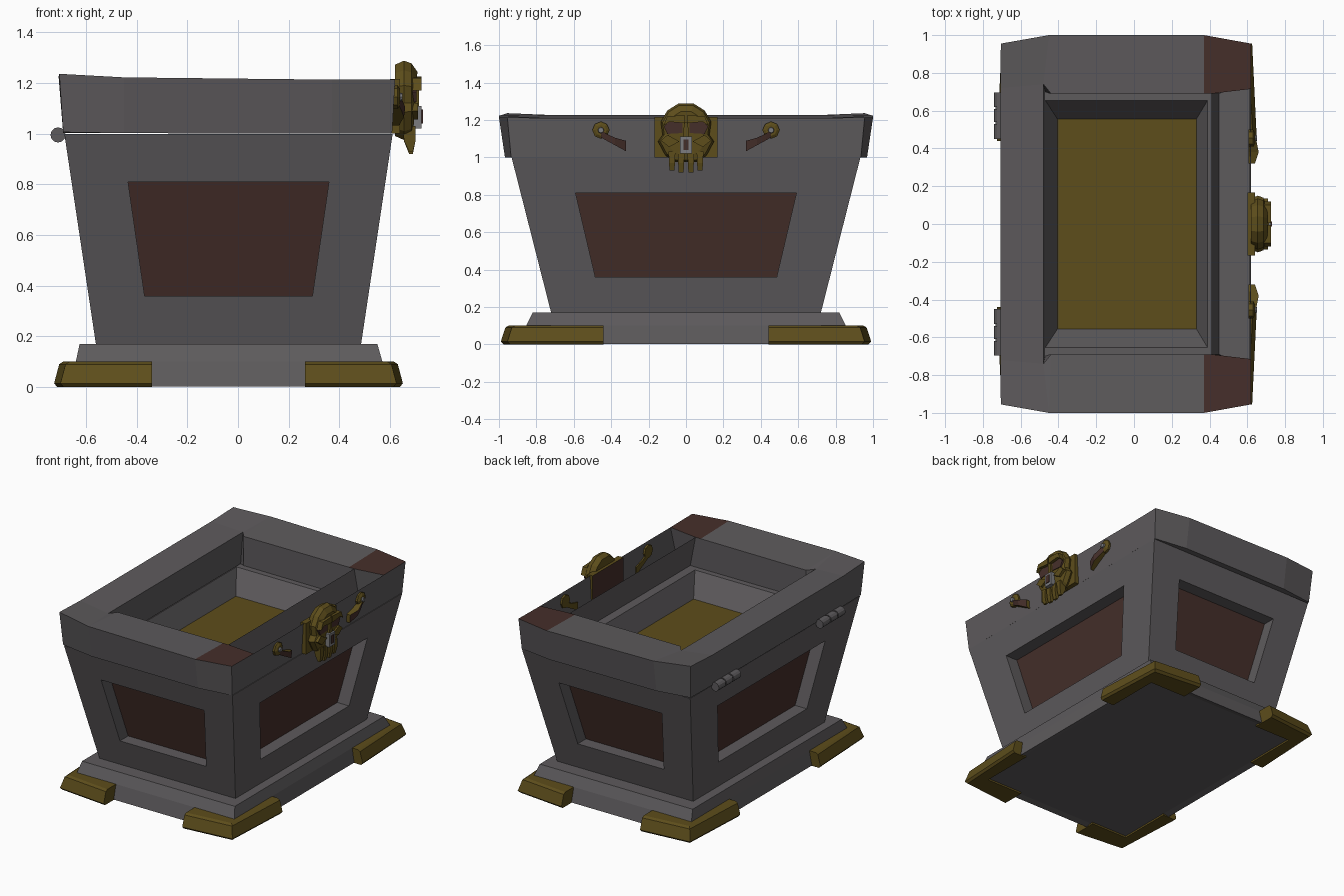
import bpy, bmesh, math
from mathutils import Vector

if "Cube" in bpy.data.objects:
    bpy.data.objects.remove(bpy.data.objects["Cube"])


def material(name, rgb):
    m = bpy.data.materials.new(name)
    m.diffuse_color = (*rgb, 1)
    m.use_nodes = True
    m.node_tree.nodes["Principled BSDF"].inputs["Base Color"].default_value = m.diffuse_color
    return m


STONE = material("stone", (0.11, 0.103, 0.108))
GOLD = material("gold", (0.11, 0.075, 0.011))
BROWN = material("brown", (0.06, 0.028, 0.023))
PIN = material("pin_grey", (0.2, 0.2, 0.21))


def build(name, faces):
    """faces: list of (corner points, material)"""
    bm = bmesh.new()
    mats = []
    for pts, mat in faces:
        if mat not in mats:
            mats.append(mat)
        f = bm.faces.new([bm.verts.new(p) for p in pts])
        f.material_index = mats.index(mat)
    bmesh.ops.remove_doubles(bm, verts=bm.verts, dist=0.0005)
    bmesh.ops.recalc_face_normals(bm, faces=bm.faces)
    me = bpy.data.meshes.new(name)
    bm.to_mesh(me)
    bm.free()
    for m in mats:
        me.materials.append(m)
    ob = bpy.data.objects.new(name, me)
    bpy.context.collection.objects.link(ob)
    return ob


def bridge(a, b, mat, closed=True):
    n = len(a)
    return [((a[i], a[(i + 1) % n], b[(i + 1) % n], b[i]), mat)
            for i in range(n if closed else n - 1)]


def loft(name, rings, mat, end_mat=None):
    faces = [(rings[0], mat), (rings[-1], end_mat or mat)]
    for a, b in zip(rings, rings[1:]):
        faces += bridge(a, b, mat)
    return build(name, faces)


def rect(x0, x1, y, z):
    return [(x0, -y, z), (x1, -y, z), (x1, y, z), (x0, y, z)]


# Base plinth
loft("base", [rect(-0.62, 0.55, 0.84, 0.012), rect(-0.66, 0.585, 0.88, 0.002),
              rect(-0.64, 0.57, 0.855, 0.1), rect(-0.625, 0.55, 0.82, 0.17)], STONE)

# Gold corner feet: bent L shapes with drawn-in corners, mirrored to four corners
CX = -0.0375
for sx, xn in ((1, "right"), (-1, "left")):
    for sy, yn in ((1, "back"), (-1, "front")):
        def ell(o, z):
            ox, oy = 0.688 - o, 0.99 - o * 1.2
            pts = [(0.302, oy), (ox - .025, oy - .035), (ox, 0.44), (0.58, 0.44), (0.58, 0.82), (0.302, 0.82)]
            return [(CX + sx * x, sy * y, z) for x, y in pts]
        loft(f"foot_{yn}_{xn}", [ell(0.012, 0), ell(0, 0.015), ell(0.02, 0.09), ell(0.035, 0.1)], GOLD)

# Tapered body with a recessed panel on each side and a shallow pit in the top
bot = [Vector(p) for p in rect(-0.56, 0.485, 0.72, 0.165)]
top = [Vector(p) for p in rect(-0.685, 0.61, 0.932, 0.998)]
body = [(bot, STONE)]
inward = [(0, 1, 0), (-1, 0, 0), (0, -1, 0), (1, 0, 0)]
for i in range(4):
    j = (i + 1) % 4
    outer = [bot[i], bot[j], top[j], top[i]]

    def on_side(u, z):
        t = (z - 0.165) / 0.833
        return bot[i].lerp(top[i], t).lerp(bot[j].lerp(top[j], t), u)
    u0, u1 = (0.2, 0.18) if i % 2 == 0 else (0.185, 0.166)
    hole = [on_side(u0, 0.36), on_side(1 - u0, 0.36), on_side(1 - u1, 0.81), on_side(u1, 0.81)]
    deep = [p + Vector(inward[i]) * 0.09 for p in hole]
    body += bridge(outer, hole, STONE) + bridge(hole, deep, STONE) + [(deep, BROWN)]
pit_top = rect(-0.47, 0.39, 0.655, 0.998)
pit_floor = rect(-0.405, 0.33, 0.555, 0.85)
body += bridge(top, pit_top, STONE) + bridge(pit_top, pit_floor, STONE) + [(pit_floor, GOLD)]
build("body", body)

# Lid frame: faceted ends, open centre, open trough along the right side
lid = []
halves = []
for s in (1, -1):
    def P(x, y, z):
        return (x, s * y, z)
    # upper outline, lower outline, upper opening, lower opening
    M, A, B, C, D, T = (P(-.708, .72, 1.226), P(-.705, .955, 1.236), P(-.45, 1, 1.222),
                        P(.37, 1, 1.213), P(.62, .955, 1.213), P(.62, .715, 1.21))
    m, a, b, c, d, t = (P(-.69, .72, 1.003), P(-.69, .935, 1.006), P(-.45, .968, 1.002),
                        P(.37, .968, 1), P(.608, .935, 1), P(.608, .76, 1))
    I, N, K, J = P(-.48, .74, 1.205), P(-.44, .69, 1.205), P(.37, .69, 1.207), P(.41, .69, 1.207)
    i_, n, k, j = P(-.47, .70, 1.003), P(-.44, .69, 1.002), P(.37, .69, 1), P(.45, .69, 1)
    lid += [((M, A, B, I), STONE), ((B, N, I), STONE), ((B, C, K, N), STONE), ((C, D, T, J, K), BROWN)]
    lid += [((m, a, b, i_), STONE), ((b, n, i_), STONE), ((b, c, k, n), STONE), ((c, d, t, j, k), STONE)]
    lid += bridge([M, A, B, C, D, T], [m, a, b, c, d, t], STONE, False)
    lid += bridge([I, N, K, J, T], [i_, n, k, j, t], STONE, False)
    halves.append([(M, m), (I, i_), (J, j), (T, t)])
(M, m), (I, i_), (J, j), (T, t) = halves[0]
(M2, m2), (I2, i2), (J2, j2), (T2, t2) = halves[1]
lid += [((M, I, I2, M2), STONE), ((m, i_, i2, m2), STONE), ((M, m, m2, M2), STONE),
        ((I, i_, i2, I2), STONE), ((J, j, j2, J2), STONE), ((j, t, t2, j2), STONE),
        ((T, t, t2, T2), STONE)]
build("lid", lid)


def ring_yz(pts, x):
    return [(x, y, z) for y, z in pts]


def box(name, x0, x1, y0, y1, z0, z1, mat):
    pts = [(y0, z0), (y1, z0), (y1, z1), (y0, z1)]
    return loft(name, [ring_yz(pts, x0), ring_yz(pts, x1)], mat)


# Hinges: three knuckles each
for s, side in ((1, "back"), (-1, "front")):
    rings = []
    for y, r in ((.45, .03), (.53, .03), (.53, .024), (.54, .024), (.54, .03),
                 (.61, .03), (.61, .024), (.62, .024), (.62, .03), (.695, .03)):
        rings.append([(-.71 + r * math.cos(q * math.pi / 6), s * y, .995 + r * math.sin(q * math.pi / 6))
                      for q in range(12)])
    loft(f"hinge_{side}", rings, STONE)

# Skull lock: back plate with a brown rear face
plate = [(-.168, 1.0), (.168, 1.0), (.168, 1.215), (-.168, 1.215)]
loft("lock_plate", [ring_yz(plate, .64), ring_yz(plate, .6)], GOLD, BROWN)

# Skull head from scaled outlines
half = [(.06, .975), (.11, 1.01), (.15, 1.085), (.125, 1.12), (.135, 1.19), (.1, 1.25), (.04, 1.288)]
outline = half + [(-y, z) for y, z in reversed(half)]


def skull_ring(x, f, lean=0.0):
    return [(x + lean * (z - 1.13), y * f, 1.13 + (z - 1.13) * f) for y, z in outline]


loft("skull_head", [skull_ring(.62, .9), skull_ring(.655, 1), skull_ring(.685, .93), skull_ring(.70, .72, .05)], GOLD)

# Eyes, brows and cheeks
for s, side in ((1, "back"), (-1, "front")):
    eye = [(s * .02, 1.13), (s * .1, 1.125), (s * .118, 1.165), (s * .09, 1.192), (s * .02, 1.185)]
    loft(f"skull_eye_{side}", [ring_yz(eye, .67), ring_yz(eye, .704)], BROWN)
    brow = [(s * .005, 1.182), (s * .09, 1.19), (s * .12, 1.17), (s * .1, 1.22), (s * .005, 1.225)]
    loft(f"skull_brow_{side}", [ring_yz(brow, .68), ring_yz(brow, .725)], GOLD)
    cheek = [(s * .035, 1.085), (s * .09, 1.055), (s * .135, 1.09), (s * .1, 1.12)]
    loft(f"skull_cheek_{side}", [ring_yz(cheek, .67), ring_yz(cheek, .71)], GOLD)
nose = [(-.016, 1.1), (.016, 1.1), (.01, 1.19), (-.01, 1.19)]
loft("skull_nose", [ring_yz(nose, .69), ring_yz(nose, .715)], GOLD)

# Keyhole in the mouth
box("keyhole_plate", .66, .725, -.032, .032, 1.02, 1.11, PIN)
box("keyhole", .70, .73, -.014, .014, 1.04, 1.095, BROWN)

# Teeth
for q, y in enumerate((-.075, -.026, .026, .075)):
    bottom = .92 if abs(y) < .05 else .93
    loft(f"tooth_{q + 1}", [[(x0, y - w, z), (x1, y - w, z), (x1, y + w, z), (x0, y + w, z)]
                            for x0, x1, w, z in ((.65, .70, .018, 1.03), (.655, .70, .016, .97),
                                                 (.675, .69, .013, bottom))], GOLD)

# Side ornaments: round boss, grey stud and curved strap
for s, side in ((1, "back"), (-1, "front")):
    def disc(r, x):
        return [(x, s * .455 + r * math.cos(q * math.pi / 4), 1.145 + r * math.sin(q * math.pi / 4))
                for q in range(8)]
    loft(f"ornament_boss_{side}", [disc(.046, .605), disc(.046, .63), disc(.03, .64)], GOLD)
    loft(f"ornament_stud_{side}", [disc(.018, .635), disc(.014, .65)], PIN)
    rings = []
    for y, z, w, x in ((.48, 1.145, .022, .635), (.43, 1.11, .018, .65), (.38, 1.085, .02, .66),
                       (.32, 1.06, .028, .64)):
        rings.append([(.605, s * y, z - w), (x - .005, s * y, z - w), (x, s * y, z + w), (.605, s * y, z + w)])
    strap = [(rings[0], GOLD), (rings[-1], GOLD)]
    for p, r in zip(rings, rings[1:]):
        f = bridge(p, r, GOLD)
        f[1] = (f[1][0], BROWN)
        strap += f
    build(f"ornament_strap_{side}", strap)
